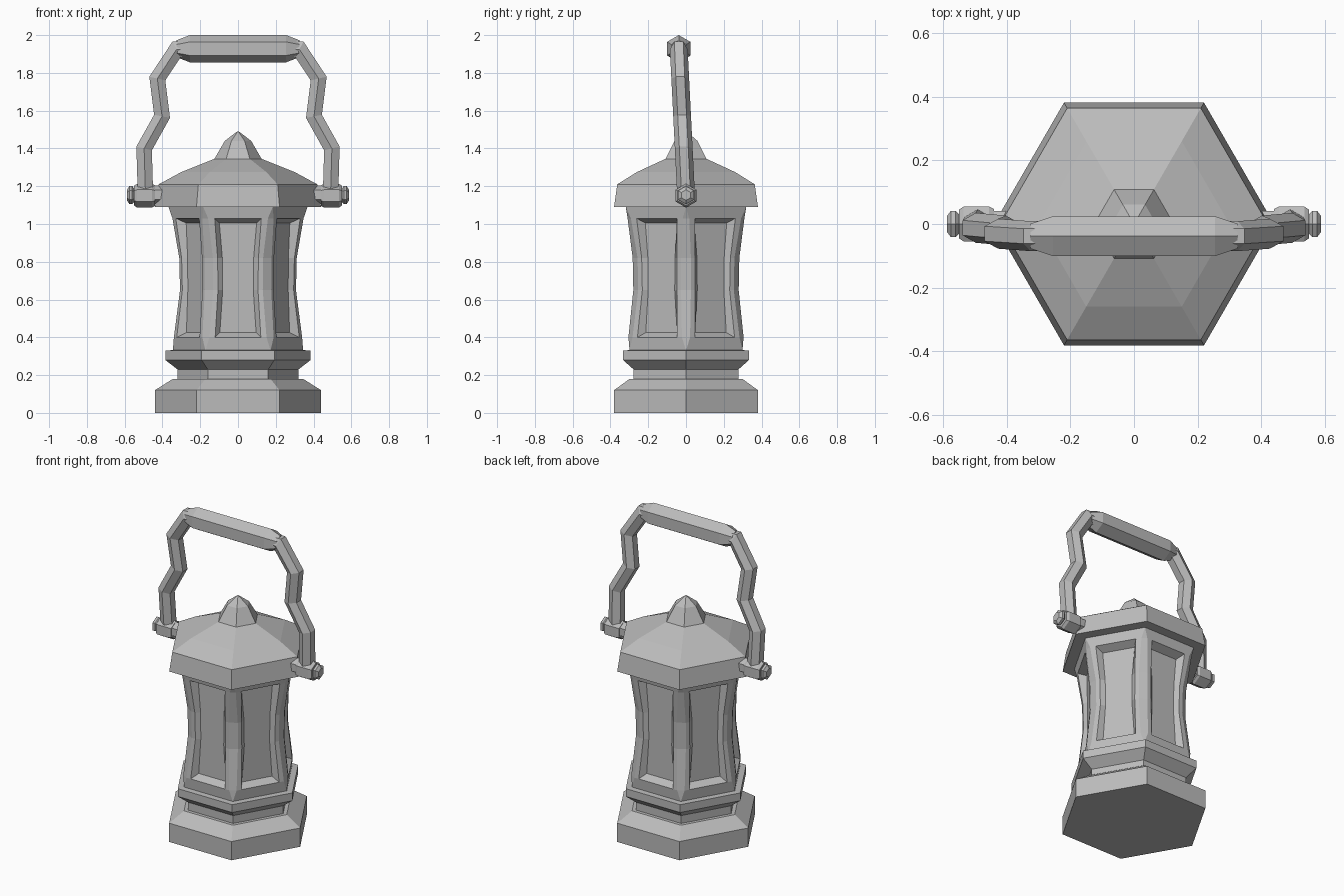
import bpy, bmesh, math
from mathutils import Vector

if "Cube" in bpy.data.objects:
    bpy.data.objects.remove(bpy.data.objects["Cube"])

metal = bpy.data.materials.new("grey_metal")
metal.diffuse_color = (0.5, 0.5, 0.5, 1)
metal.use_nodes = True
metal.node_tree.nodes["Principled BSDF"].inputs["Base Color"].default_value = metal.diffuse_color


def finish(bm, name):
    bmesh.ops.remove_doubles(bm, verts=bm.verts, dist=0.0005)
    bmesh.ops.dissolve_degenerate(bm, edges=bm.edges, dist=0.0005)
    bmesh.ops.recalc_face_normals(bm, faces=bm.faces)
    mesh = bpy.data.meshes.new(name)
    bm.to_mesh(mesh)
    bm.free()
    mesh.materials.append(metal)
    obj = bpy.data.objects.new(name, mesh)
    bpy.context.collection.objects.link(obj)
    return obj


def loft(name, rings):
    """Skin closed rings of points and cap both ends."""
    bm = bmesh.new()
    rows = [[bm.verts.new(p) for p in ring] for ring in rings]
    n = len(rows[0])
    for a, b in zip(rows, rows[1:]):
        for i in range(n):
            j = (i + 1) % n
            bm.faces.new((a[i], a[j], b[j], b[i]))
    bm.faces.new(rows[0])
    bm.faces.new(rows[-1])
    return finish(bm, name)


def hexagon(r, start=0.0):
    return [(r * math.cos(start + i * math.pi / 3), r * math.sin(start + i * math.pi / 3))
            for i in range(6)]


def hex_stack(name, profile):
    """Upright hexagonal part from (radius, height) pairs."""
    return loft(name, [[(x, y, z) for x, y in hexagon(r)] for r, z in profile])


def hex_bar(name, profile, y, z):
    """Point-up hexagonal part along x from (x, radius) pairs."""
    return loft(name, [[(x, y + a, z + b) for a, b in hexagon(r, math.pi / 6)]
                       for x, r in profile])


# Foot, neck and collar
hex_stack("base", [(.44, 0), (.44, .12), (.345, .18), (.32, .18), (.32, .23),
                   (.385, .28), (.385, .33), (.30, .335)])

# Roof with wide eave and finial
hex_stack("roof", [(.33, 1.09), (.44, 1.09), (.42, 1.21), (.30, 1.275), (.125, 1.345),
                   (.07, 1.44), (.004, 1.49)])

# Waisted body: six framed sides with recessed panes and chamfered posts
# rows: height, corner radius, chamfer
ROWS = [(.33, .345, 0), (.40, .352, .025), (.65, .322, .03), (.82, .326, .03),
        (1.03, .357, .02), (1.09, .368, 0)]
PANE_APOTHEM = .26
bm = bmesh.new()
sides = []
for k in range(6):
    ang = k * math.pi / 3 + math.pi / 6
    out = Vector((math.cos(ang), math.sin(ang), 0))
    along = Vector((-out.y, out.x, 0))

    def vert(u, depth, z):
        return bm.verts.new(out * depth + along * u + Vector((0, 0, z)))

    grid = []
    for z, r, c in ROWS:
        e, w = r / 2 - c, r / 2 - .055
        grid.append([vert(u, r * math.cos(math.pi / 6), z) for u in (-e, -w, w, e)])
    for i in range(5):
        for j in range(3):
            if j == 1 and 0 < i < 4:
                continue
            bm.faces.new((grid[i][j], grid[i][j + 1], grid[i + 1][j + 1], grid[i + 1][j]))
    # sloped reveal and pane
    pane = []
    for i in range(1, 5):
        z, r, c = ROWS[i]
        z += .025 if i == 1 else -.025 if i == 4 else 0
        g = r / 2 - .08
        pane.append((vert(-g, PANE_APOTHEM, z), vert(g, PANE_APOTHEM, z)))
    for i in range(3):
        a, b, p, q = grid[i + 1], grid[i + 2], pane[i], pane[i + 1]
        bm.faces.new((a[1], p[0], q[0], b[1]))
        bm.faces.new((p[1], a[2], b[2], q[1]))
        bm.faces.new((p[0], p[1], q[1], q[0]))
    bm.faces.new((grid[1][1], grid[1][2], pane[0][1], pane[0][0]))
    bm.faces.new((pane[3][0], pane[3][1], grid[4][2], grid[4][1]))
    sides.append(grid)
for k in range(6):
    a, b = sides[k], sides[(k + 1) % 6]
    for i in range(5):
        bm.faces.new((a[i][3], b[i][0], b[i + 1][0], a[i + 1][3]))
finish(bm, "body")


# Bail handle: hexagonal tube swept along a bent path, leaning to the front
def lean(z):
    return -.05 * (z - 1.16)


half = [(.49, 1.16), (.497, 1.40), (.402, 1.57), (.427, 1.77), (.325, 1.925)]
path = [Vector((-x, 0, z)) for x, z in half] + [Vector((x, 0, z)) for x, z in reversed(half)]
rings = []
for i, p in enumerate(path):
    t0 = (p - path[i - 1]).normalized() if i else None
    t1 = (path[i + 1] - p).normalized() if i < len(path) - 1 else None
    t0, t1 = t0 or t1, t1 or t0
    t = (t0 + t1).normalized()
    side = Vector((t.z, 0, -t.x)) / max(.6, t.dot(t1))
    rings.append([p + side * b + Vector((0, a + lean(p.z), 0)) for a, b in hexagon(.047)])
loft("handle", rings)

# Thick grip on top of the handle
hex_bar("grip", [(-.325, .045), (-.255, .072), (.255, .072), (.325, .045)], lean(1.925), 1.928)

# Pivot hubs, sleeves and bolt heads on both sides
for s, label in ((-1, "left"), (1, "right")):
    hex_bar(label + "_hub", [(s * .36, .048), (s * .455, .048)], 0, 1.155)
    hex_bar(label + "_sleeve", [(s * .44, .055), (s * .455, .063), (s * .535, .063),
                                (s * .55, .052)], 0, 1.15)
    hex_bar(label + "_bolt", [(s * .545, .03), (s * .56, .048), (s * .575, .048),
                              (s * .588, .028)], 0, 1.153)
